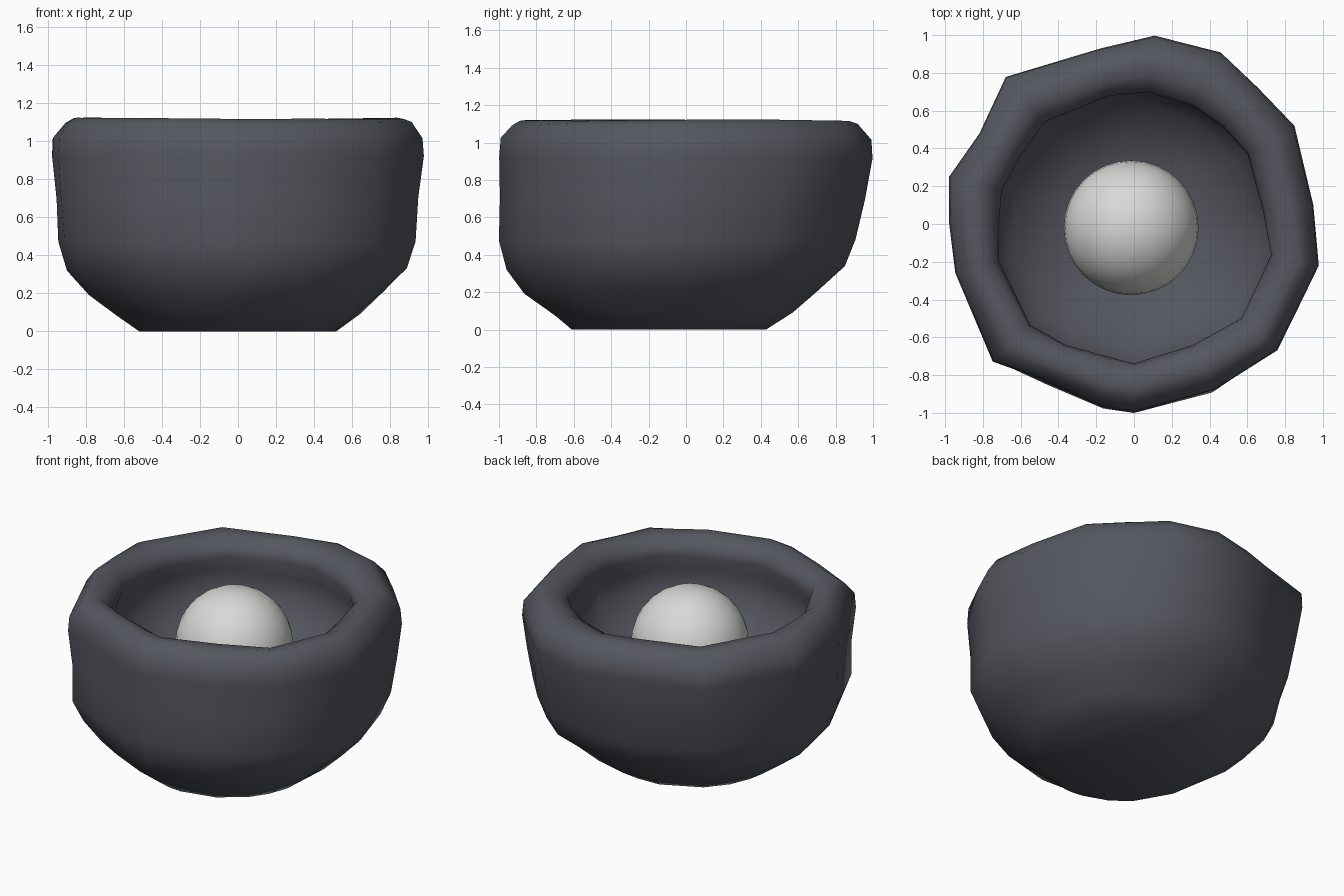
import bpy, bmesh, math, random
from mathutils import Vector

cube = bpy.data.objects.get("Cube")
if cube:
    bpy.data.objects.remove(cube, do_unlink=True)
random.seed(4)


def make_material(name, rgb):
    mat = bpy.data.materials.new(name)
    mat.use_nodes = True
    color = (*rgb, 1)
    mat.diffuse_color = color
    mat.node_tree.nodes["Principled BSDF"].inputs["Base Color"].default_value = color
    return mat


def reach(outline, direction):
    """Distance from the centre to a closed outline along a direction."""
    best = 0
    for i, a in enumerate(outline):
        a = Vector(a)
        edge = Vector(outline[(i + 1) % len(outline)]) - a
        det = direction.cross(edge)
        if abs(det) < 1e-9:
            continue
        dist, along = a.cross(edge) / det, a.cross(direction) / det
        if dist > 0 and -1e-6 <= along <= 1 + 1e-6:
            best = max(best, dist)
    return best


def smooth(obj, degrees):
    bpy.ops.object.select_all(action='DESELECT')
    obj.select_set(True)
    bpy.context.view_layer.objects.active = obj
    bpy.ops.object.shade_smooth_by_angle(angle=math.radians(degrees))


stone = make_material("dark slate stone", (0.09, 0.096, 0.115))
pearl = make_material("pale grey", (0.68, 0.70, 0.67))

# Rough-hewn plan outlines of the outer wall and of the mouth
outer = [(.98, -.22), (.95, .1), (.85, .52), (.66, .72), (.46, .91), (.11, 1),
         (-.18, .93), (-.68, .78), (-.82, .48), (-.98, .25), (-.98, 0),
         (-.95, -.26), (-.75, -.73), (-.47, -.83), (-.17, -.97), (0, -1),
         (.43, -.88), (.76, -.67), (.87, -.45)]
mouth = [(.73, -.16), (.63, .34), (.5, .49), (.36, .61), (.15, .66), (.02, .73),
         (-.2, .66), (-.5, .53), (-.7, .2), (-.73, -.17), (-.55, -.54),
         (-.35, -.65), (0, -.74), (.26, -.67), (.57, -.5)]

# Rings up the outer wall: roundness, scale, height, y shift, roughness
wall_rings = [(1, .52, 0, -.09, 0), (.9, .65, .09, -.075, .008),
              (.75, .79, .2, -.075, .012), (.55, .91, .33, -.055, .012),
              (.4, .965, .47, -.045, .012), (.2, .98, .7, -.02, .012),
              (0, 1, .92, 0, .004), (0, .995, 1.02, 0, .006)]
# Rings over the rim and down inside: blend to the mouth, scale, height, roughness
inner_rings = [(.25, 1, 1.095, .008), (.42, 1, 1.12, .005), (.7, 1, 1.11, .008),
               (.93, 1, 1.06, .008), (1, 1, 1, .004), (1, 1.05, .9, .012),
               (1, 1.05, .76, .015), (1, .9, .6, .015), (1, .62, .46, .012),
               (1, .35, .41, .008)]

# Stone bowl
bm = bmesh.new()
directions = [Vector(p).normalized() for p in outer]


def add_ring(radii, z, shift, rough):
    ring = []
    for d, r in zip(directions, radii):
        p = d * (r - random.uniform(0, 1) * rough)
        height = z + random.uniform(-1, 1) * rough
        ring.append(bm.verts.new((p.x, p.y + shift, height)))
    return ring


outer_reach = [reach(outer, d) for d in directions]
mouth_reach = [reach(mouth, d) for d in directions]
loops = []
for roundness, scale, z, shift, rough in wall_rings:
    radii = [scale * (r + (1 - r) * roundness) for r in outer_reach]
    loops.append(add_ring(radii, z, shift, rough))
for blend, scale, z, rough in inner_rings:
    radii = [scale * (a + (b - a) * blend) for a, b in zip(outer_reach, mouth_reach)]
    loops.append(add_ring(radii, z, 0, rough))

count = len(outer)
for low, high in zip(loops, loops[1:]):
    for i in range(count):
        j = (i + 1) % count
        bm.faces.new((low[i], low[j], high[j], high[i]))
bm.faces.new(list(reversed(loops[0])))
bm.faces.new(loops[-1])
bmesh.ops.recalc_face_normals(bm, faces=bm.faces)
mesh = bpy.data.meshes.new("stone_bowl")
bm.to_mesh(mesh)
bm.free()
mesh.materials.append(stone)
bowl = bpy.data.objects.new("stone_bowl", mesh)
bpy.context.collection.objects.link(bowl)
smooth(bowl, 60)

# Ball resting in the bowl
bpy.ops.mesh.primitive_uv_sphere_add(segments=32, ring_count=16, radius=.357,
                                     location=(-.015, -.02, .762))
ball = bpy.context.object
ball.name = "ball"
ball.data.materials.append(pearl)
smooth(ball, 60)
